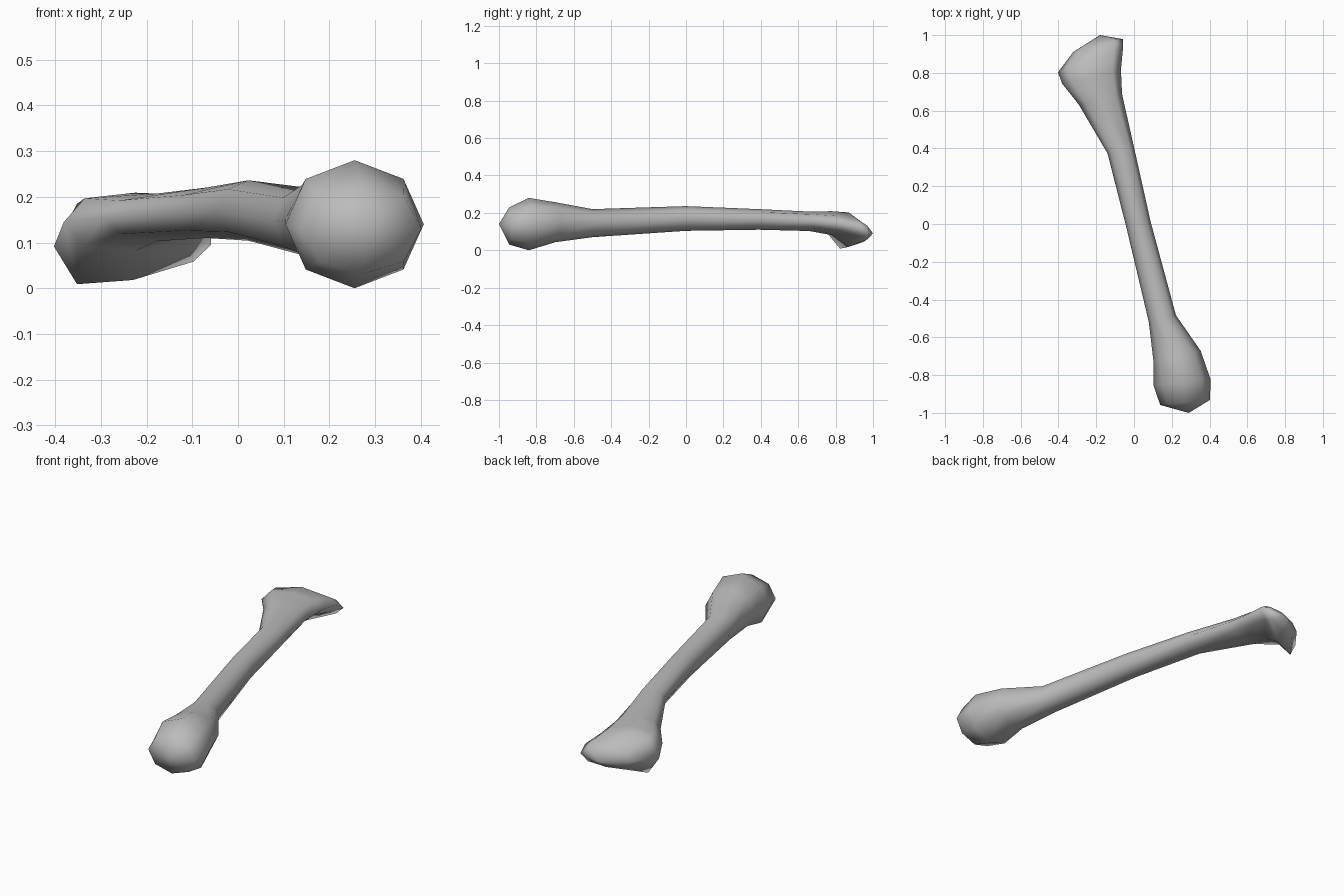
import bpy
import bmesh
from math import sin, cos, pi

cube = bpy.data.objects.get("Cube")
if cube:
    bpy.data.objects.remove(cube, do_unlink=True)

SIDES = 8


def make_material(name, colour):
    material = bpy.data.materials.new(name)
    material.use_nodes = True
    material.diffuse_color = colour
    material.node_tree.nodes["Principled BSDF"].inputs["Base Color"].default_value = colour
    return material


def add_ring(bm, centre, width, height, yaw=0.23, roll=0, taper=0):
    """Oval cross-section; taper makes one side taller than the other."""
    cx, cy, cz = centre
    ring = []
    for i in range(SIDES):
        angle = 2 * pi * i / SIDES
        across = width * cos(angle)
        rise = height * sin(angle) * (1 + taper * cos(angle))
        ring.append(bm.verts.new((cx + across * cos(yaw),
                                  cy + across * sin(yaw),
                                  cz + rise + roll * across)))
    return ring


def close_end(bm, ring, tip):
    point = bm.verts.new(tip)
    for i in range(SIDES):
        bm.faces.new((ring[i], ring[(i + 1) % SIDES], point))


bm = bmesh.new()
rings = [
    # rounded head
    add_ring(bm, (0.27, -0.945, 0.13), 0.132, 0.1, yaw=0.1),
    add_ring(bm, (0.255, -0.84, 0.14), 0.152, 0.14, yaw=0.1),
    add_ring(bm, (0.228, -0.7, 0.15), 0.128, 0.107),
    # slender shaft
    add_ring(bm, (0.15, -0.5, 0.145), 0.074, 0.075),
    add_ring(bm, (0.023, 0, 0.17), 0.066, 0.066),
    add_ring(bm, (-0.07, 0.39, 0.165), 0.072, 0.055),
    # flared end with a low hooked side
    add_ring(bm, (-0.178, 0.66, 0.155), 0.118, 0.052),
    add_ring(bm, (-0.225, 0.78, 0.145), 0.16, 0.064, taper=-0.2),
    add_ring(bm, (-0.23, 0.87, 0.11), 0.185, 0.092, yaw=0.37, roll=0.1, taper=-0.5),
    add_ring(bm, (-0.19, 0.945, 0.095), 0.135, 0.052, yaw=0.25),
]

for lower, upper in zip(rings, rings[1:]):
    for i in range(SIDES):
        j = (i + 1) % SIDES
        bm.faces.new((lower[i], lower[j], upper[j], upper[i]))
close_end(bm, rings[0], (0.29, -1, 0.14))
close_end(bm, rings[-1], (-0.18, 1, 0.09))
bmesh.ops.recalc_face_normals(bm, faces=bm.faces)
for face in bm.faces:
    face.smooth = True

mesh = bpy.data.meshes.new("long_bone")
bm.to_mesh(mesh)
bm.free()
mesh.materials.append(make_material("bone grey", (0.5, 0.5, 0.5, 1)))
bone = bpy.data.objects.new("long_bone", mesh)
bpy.context.collection.objects.link(bone)
